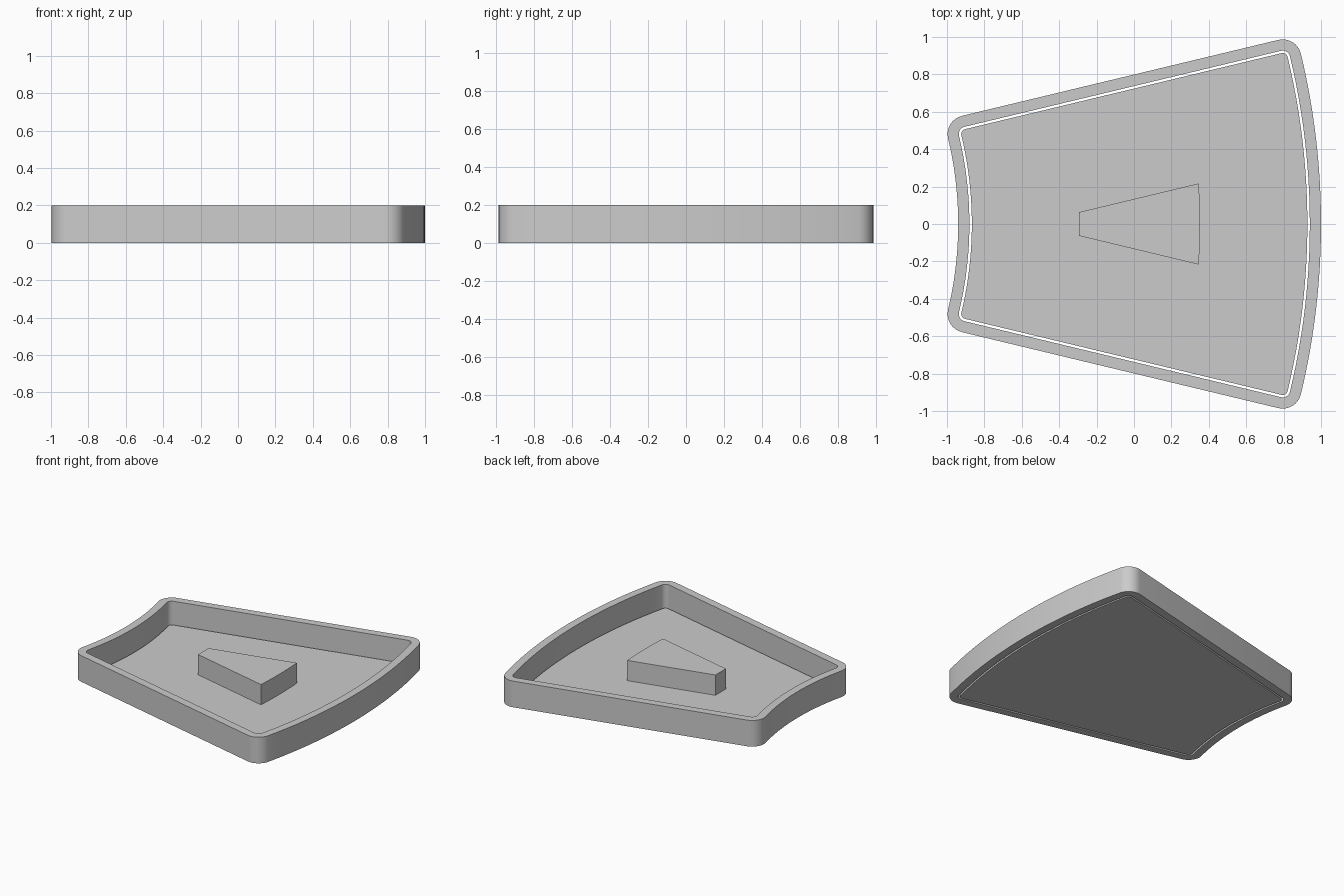
import bpy, bmesh
from math import sin, cos, asin, radians, pi

cube = bpy.data.objects.get("Cube")
if cube:
    bpy.data.objects.remove(cube, do_unlink=True)

grey = bpy.data.materials.new("plain grey")
grey.use_nodes = True
colour = (0.6, 0.6, 0.6, 1)
grey.diffuse_color = colour
grey.node_tree.nodes["Principled BSDF"].inputs["Base Color"].default_value = colour

# Core ring sector that every part is an offset of
CENTRE_X = -2.9
R_IN, R_OUT = 2.06, 3.8
HALF = radians(13.5)


def polar(radius, angle, origin=(CENTRE_X, 0)):
    return (origin[0] + radius * cos(angle), origin[1] + radius * sin(angle))


def span(a, b, steps):
    return [a + (b - a) * i / steps for i in range(steps + 1)]


def outline(offset, arc_steps=24, corner_steps=8):
    """Counter-clockwise sector outline, grown with round corners or shrunk with sharp ones."""
    r_out, r_in = R_OUT + offset, R_IN - offset
    if offset < 0:
        a_out = HALF + asin(offset / r_out)
        a_in = HALF + asin(offset / r_in)
        return ([polar(r_out, a) for a in span(-a_out, a_out, arc_steps)]
                + [polar(r_in, a) for a in span(a_in, -a_in, arc_steps)])

    def corner(radius, side, start, end):
        origin = polar(radius, side)
        return [polar(offset, a, origin) for a in span(start, end, corner_steps)]

    quarter = pi / 2
    points = [polar(r_out, a) for a in span(-HALF, HALF, arc_steps)]
    points += corner(R_OUT, HALF, HALF, HALF + quarter)[1:]
    points += corner(R_IN, HALF, HALF + quarter, HALF + pi)
    points += [polar(r_in, a) for a in span(HALF, -HALF, arc_steps)][1:]
    points += corner(R_IN, -HALF, pi - HALF, pi + quarter - HALF)[1:]
    points += corner(R_OUT, -HALF, -quarter - HALF, -HALF)[:-1]
    return points


def bridge(bm, a, b):
    for i in range(len(a)):
        j = (i + 1) % len(a)
        bm.faces.new((a[i], a[j], b[j], b[i]))


def build(name, offset, bottom, top, hole=None):
    """Extruded outline, either capped or with a hole through it."""
    bm = bmesh.new()

    def loop(amount, z):
        return [bm.verts.new((x, y, z)) for x, y in outline(amount)]

    low, high = loop(offset, bottom), loop(offset, top)
    bridge(bm, low, high)
    if hole is None:
        bm.faces.new(high)
        bm.faces.new(low[::-1])
    else:
        hole_low, hole_high = loop(hole, bottom), loop(hole, top)
        bridge(bm, high, hole_high)
        bridge(bm, hole_high, hole_low)
        bridge(bm, hole_low, low)
    bmesh.ops.recalc_face_normals(bm, faces=bm.faces)
    mesh = bpy.data.meshes.new(name)
    bm.to_mesh(mesh)
    bm.free()
    mesh.materials.append(grey)
    obj = bpy.data.objects.new(name, mesh)
    bpy.context.collection.objects.link(obj)
    bpy.ops.object.select_all(action='DESELECT')
    obj.select_set(True)
    bpy.context.view_layer.objects.active = obj
    bpy.ops.object.shade_smooth_by_angle(angle=radians(30))


# Wall around the tray, loose floor plate with a thin gap, and centre block
build("rim_wall", 0.1, 0, 0.2, hole=0.04)
build("floor_plate", 0.027, 0, 0.025)
build("centre_block", -0.547, 0.025, 0.18)
